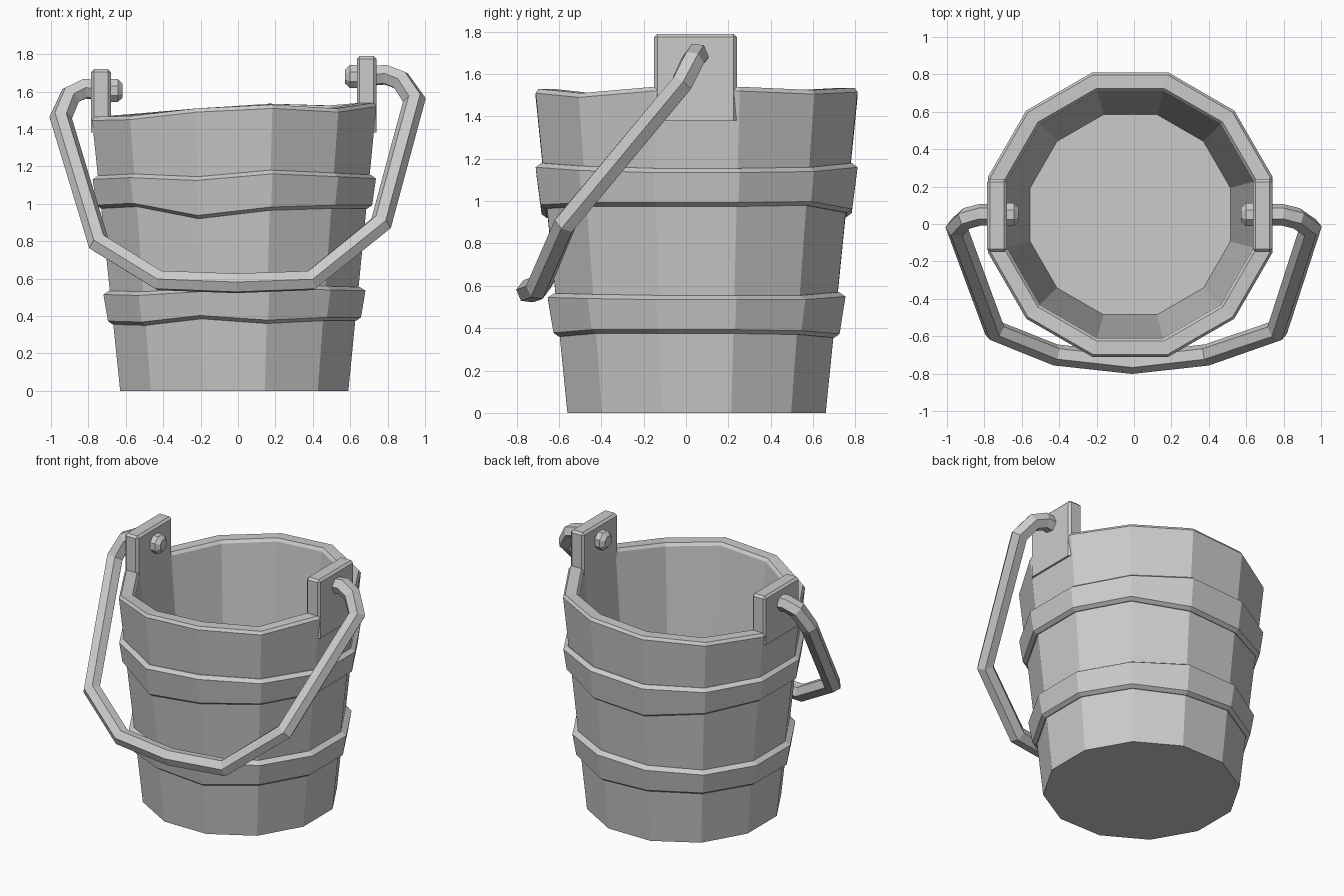
import bpy, bmesh, math
from mathutils import Vector, Matrix

if "Cube" in bpy.data.objects:
    bpy.data.objects.remove(bpy.data.objects["Cube"])

CX, CY, N = -0.02, 0.05, 12
K = 1 / math.cos(math.pi / N)


def finish(bm, name):
    bmesh.ops.recalc_face_normals(bm, faces=bm.faces)
    me = bpy.data.meshes.new(name)
    bm.to_mesh(me)
    bm.free()
    ob = bpy.data.objects.new(name, me)
    bpy.context.collection.objects.link(ob)
    return ob


def skin(name, rings, closed):
    """Bridge rings of points; close into a loop or cap both ends."""
    bm = bmesh.new()
    vs = [[bm.verts.new(p) for p in r] for r in rings]
    n = len(vs[0])
    pairs = list(zip(vs, vs[1:])) + ([(vs[-1], vs[0])] if closed else [])
    for a, b in pairs:
        for i in range(n):
            j = (i + 1) % n
            bm.faces.new((a[i], a[j], b[j], b[i]))
    if not closed:
        bm.faces.new(vs[0])
        bm.faces.new(vs[-1])
    return finish(bm, name)


def ring(half, zs, dz=0):
    """12-sided ring with its own height at every corner (half = flat radius)."""
    pts = []
    for i, z in enumerate(zs):
        h = half(z) if callable(half) else half
        a = math.pi / N + i * 2 * math.pi / N
        pts.append((CX + h * K * math.cos(a), CY + h * K * math.sin(a), z + dz))
    return pts


def wall(z):
    return 0.61 + 0.1 * z


# Bucket body with uneven rim
rim = [1.54, 1.525, 1.535, 1.51, 1.48, 1.465, 1.465, 1.47, 1.51, 1.53, 1.51, 1.54]
skin("bucket_body", [ring(0.61, [0] * N), ring(0.76, rim, -0.02), ring(0.747, rim),
                     ring(0.675, rim), ring(0.66, rim, -0.02), ring(0.535, [0.15] * N)], False)


# Wavy hoops
def hoop(name, top, bottom, out_top, out_bottom):
    skin(name, [ring(lambda z: wall(z) - 0.02, top),
                ring(lambda z: wall(z) + 0.005, top),
                ring(lambda z: wall(z) + out_top, top, -0.02),
                ring(lambda z: wall(z) + out_bottom, bottom, 0.018),
                ring(lambda z: wall(z) + 0.005, bottom),
                ring(lambda z: wall(z) - 0.02, bottom)], True)


hoop("upper_hoop",
     [1.155, 1.16, 1.18, 1.16, 1.15, 1.15, 1.15, 1.16, 1.145, 1.18, 1.165, 1.155],
     [.975, .98, .945, .925, .955, .975, .975, .985, .92, .965, .975, .975], 0.032, 0.03)
hoop("lower_hoop",
     [.555, .555, .57, .56, .54, .535, .535, .53, .55, .565, .56, .555],
     [.375, .37, .355, .37, .365, .36, .355, .35, .385, .36, .375, .375], 0.036, 0.03)


# Ears holding the handle
def ear(name, x0, x1, top):
    bm = bmesh.new()
    size, mid = (x1 - x0, 0.39, top - 1.38), ((x0 + x1) / 2, 0.045, (top + 1.38) / 2)
    bmesh.ops.create_cube(bm, size=1, matrix=Matrix.Translation(mid) @ Matrix.Diagonal((*size, 1)))
    edges = [e for e in bm.edges if any(v.co.z > 1.6 for v in e.verts)]
    bmesh.ops.bevel(bm, geom=edges, offset=0.015, segments=1, affect='EDGES')
    finish(bm, name)


ear("left_ear", -0.785, -0.68, 1.72)
ear("right_ear", 0.635, 0.74, 1.79)


# Pegs inside the ears
def peg(name, x0, x1, z):
    rings = []
    d = x1 - x0
    for t, r in ((0, 0.066), (0.65, 0.066), (1, 0.04)):
        rings.append([(x0 + d * t, CY + r * math.cos(math.pi / 8 + i * math.pi / 4),
                       z + r * math.sin(math.pi / 8 + i * math.pi / 4)) for i in range(8)])
    skin(name, rings, False)


peg("left_peg", -0.69, -0.617, 1.605)
peg("right_peg", 0.645, 0.572, 1.68)

# Hexagonal bail handle swept along a mitred path
path = [Vector(p) for p in (
    (-0.70, 0.05, 1.605), (-0.82, 0.05, 1.615), (-0.895, 0.03, 1.58), (-0.948, -0.02, 1.46),
    (-0.745, -0.57, 0.79), (-0.42, -0.70, 0.59), (-0.01, -0.745, 0.575), (0.39, -0.70, 0.59),
    (0.765, -0.57, 0.895), (0.943, -0.02, 1.555), (0.87, 0.03, 1.66), (0.79, 0.05, 1.69),
    (0.66, 0.05, 1.68))]
normal = Vector((0, -0.8, 0.6))
R = 0.057
rings = []
for i, p in enumerate(path):
    d0 = (p - path[max(i - 1, 0)]).normalized()
    d1 = (path[min(i + 1, len(path) - 1)] - p).normalized()
    t = (d0 + d1).normalized()
    side = normal.cross(t).normalized()
    up = t.cross(side)
    stretch = 1 / max(t.dot(d1 if d1.length else d0), 0.6)
    rings.append([p + side * (R * stretch * math.cos(a)) + up * (R * math.sin(a))
                  for a in (k * math.pi / 3 for k in range(6))])
skin("bail_handle", rings, False)
